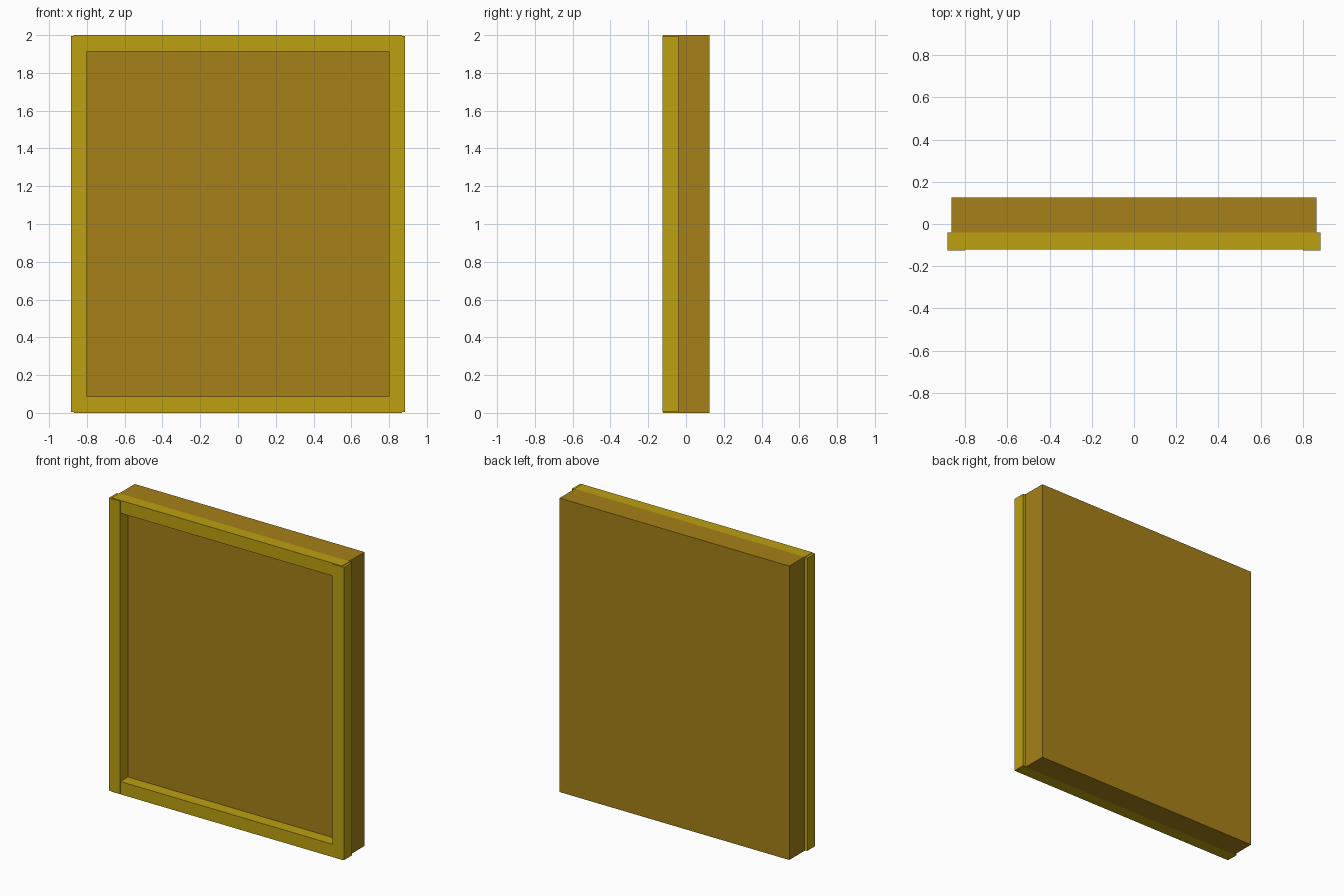
import bpy

if "Cube" in bpy.data.objects:
    bpy.data.objects.remove(bpy.data.objects["Cube"])


def material(name, rgb):
    m = bpy.data.materials.new(name)
    m.diffuse_color = (*rgb, 1.0)
    m.use_nodes = True
    m.node_tree.nodes["Principled BSDF"].inputs["Base Color"].default_value = m.diffuse_color
    return m


def box(name, x, y, z, mat):
    """Box spanning the (min, max) ranges x, y, z."""
    lo, hi = zip(x, y, z)
    bpy.ops.mesh.primitive_cube_add(
        size=1, location=[(a + b) / 2 for a, b in zip(lo, hi)])
    ob = bpy.context.object
    ob.name = name
    ob.scale = [b - a for a, b in zip(lo, hi)]
    bpy.ops.object.transform_apply(location=False, rotation=False, scale=True)
    ob.data.materials.append(mat)
    return ob


wood = material("panel_wood", (0.381, 0.216, 0.009))
trim = material("frame_trim", (0.503, 0.352, 0.005))

BACK, FRONT = -0.04, -0.125

# Thick panel behind the frame
box("panel", (-0.865, 0.865), (BACK, 0.125), (0.0, 2.0), wood)

# Side posts, standing slightly proud of the rails and a hair shorter
for side, s in (("left", -1), ("right", 1)):
    box(f"{side}_post", sorted((s * 0.80, s * 0.885)), (FRONT, BACK),
        (0.004, 1.996), trim)

# Top and bottom rails, lapping into the posts
for name, z in (("bottom_rail", (0.0, 0.087)), ("top_rail", (1.913, 2.0))):
    box(name, (-0.868, 0.868), (FRONT + 0.004, BACK), z, trim)
